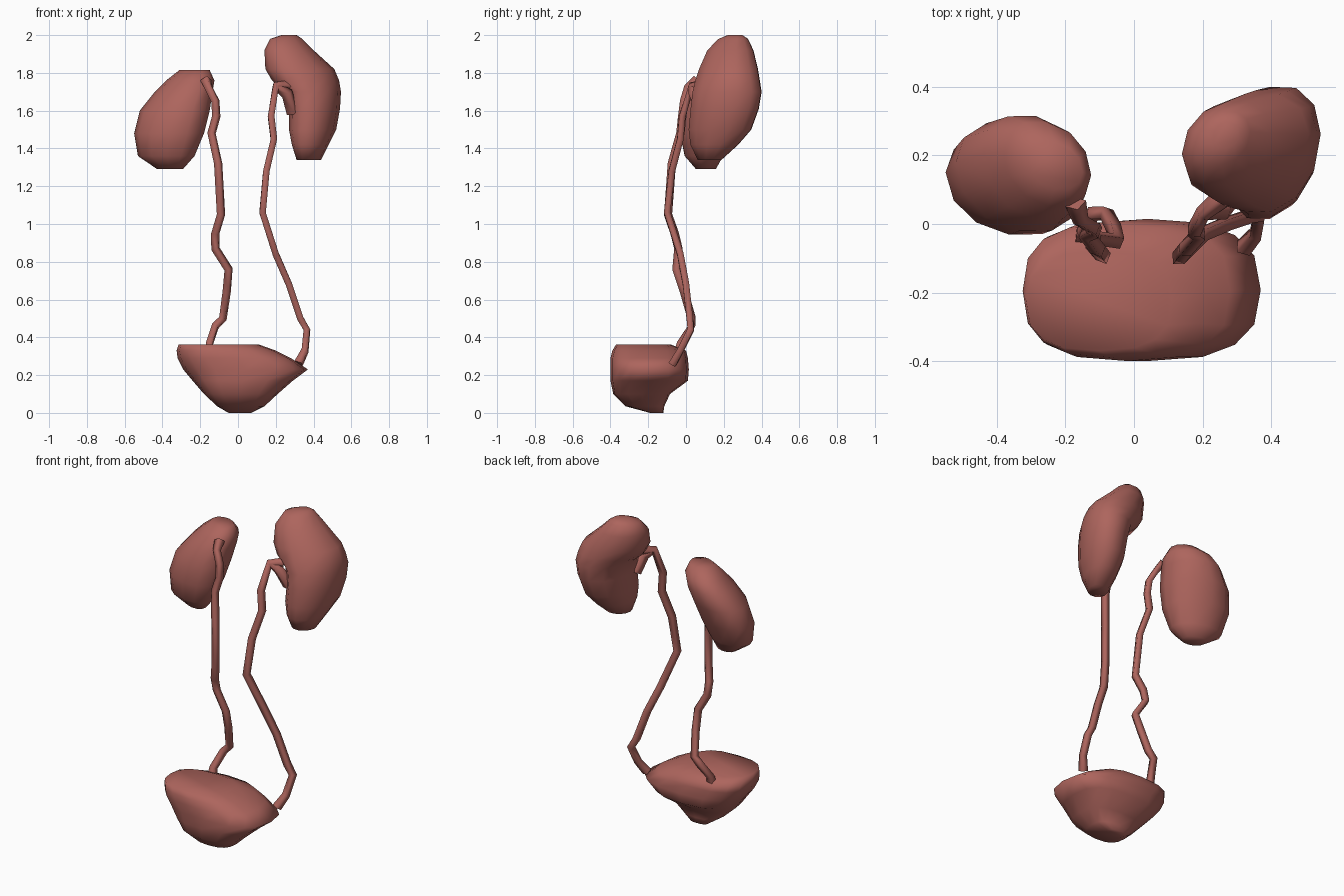
import bpy, bmesh
from math import cos, tau, radians, copysign

mat = bpy.data.materials.new("tissue")
mat.diffuse_color = (0.42, 0.13, 0.11, 1)


def spow(v, p):
    return copysign(abs(v) ** p, v)


def organ(name, rings, slant=90, p=1.0, n=12):
    """Loft of oval rings given as (z, x0, x1, y0, y1); slant turns the oval's long axis."""
    bm = bmesh.new()
    loops = []
    for z, x0, x1, y0, y1 in rings:
        loop = []
        for i in range(n):
            a = tau * i / n
            x = (x0 + x1) / 2 + (x1 - x0) / 2 * spow(cos(a), p)
            y = (y0 + y1) / 2 + (y1 - y0) / 2 * spow(cos(a - radians(slant)), p)
            loop.append(bm.verts.new((x, y, z)))
        loops.append(loop)
    for lo, hi in zip(loops, loops[1:]):
        for i in range(n):
            j = (i + 1) % n
            bm.faces.new((lo[i], lo[j], hi[j], hi[i]))
    bm.faces.new(loops[0][::-1])
    bm.faces.new(loops[-1])
    bmesh.ops.recalc_face_normals(bm, faces=bm.faces)
    me = bpy.data.meshes.new(name)
    bm.to_mesh(me)
    bm.free()
    me.shade_smooth()
    me.materials.append(mat)
    ob = bpy.data.objects.new(name, me)
    bpy.context.collection.objects.link(ob)


def tube(name, pts, r=0.024):
    """Four-sided tube; points are (x, y, z) or (x, y, z, radius factor)."""
    cu = bpy.data.curves.new(name, 'CURVE')
    cu.dimensions = '3D'
    cu.bevel_depth = r
    cu.bevel_resolution = 0
    cu.use_fill_caps = True
    sp = cu.splines.new('POLY')
    sp.points.add(len(pts) - 1)
    for pt, q in zip(sp.points, pts):
        pt.co = (*q[:3], 1)
        pt.radius = q[3] if len(q) > 3 else 1
    cu.materials.append(mat)
    ob = bpy.data.objects.new(name, cu)
    bpy.context.collection.objects.link(ob)
    bpy.ops.object.select_all(action='DESELECT')
    ob.select_set(True)
    bpy.context.view_layer.objects.active = ob
    bpy.ops.object.convert(target='MESH')
    bpy.context.object.data.shade_smooth()


# Kidney on the -x side, hilum facing inward and forward
organ("kidney_low", [
    (1.292, -0.43, -0.29, 0.05, 0.16),
    (1.36, -0.53, -0.23, -0.01, 0.20),
    (1.48, -0.55, -0.18, -0.035, 0.26),
    (1.60, -0.52, -0.15, -0.025, 0.30),
    (1.70, -0.44, -0.135, 0.01, 0.32),
    (1.76, -0.38, -0.125, 0.05, 0.30),
    (1.815, -0.31, -0.15, 0.10, 0.24)], slant=104, p=0.95)

# Kidney on the +x side, with the waist of the hilum
organ("kidney_high", [
    (1.34, 0.31, 0.44, 0.06, 0.19),
    (1.42, 0.285, 0.48, 0.02, 0.28),
    (1.50, 0.27, 0.52, 0.01, 0.35),
    (1.61, 0.27, 0.54, 0.02, 0.39),
    (1.70, 0.25, 0.545, 0.03, 0.405),
    (1.76, 0.18, 0.535, 0.045, 0.395),
    (1.82, 0.145, 0.51, 0.065, 0.385),
    (1.92, 0.14, 0.40, 0.11, 0.36),
    (1.98, 0.17, 0.34, 0.17, 0.33),
    (2.00, 0.23, 0.31, 0.22, 0.30)], slant=77, p=0.95)

# Bladder
organ("bladder", [
    (0.00, -0.05, 0.07, -0.19, -0.12),
    (0.035, -0.11, 0.14, -0.32, -0.115),
    (0.10, -0.18, 0.21, -0.385, -0.085),
    (0.17, -0.24, 0.29, -0.40, 0.01),
    (0.23, -0.29, 0.37, -0.40, 0.015),
    (0.29, -0.32, 0.28, -0.40, 0.01),
    (0.33, -0.325, 0.20, -0.39, 0.0),
    (0.362, -0.315, 0.11, -0.37, -0.08)], p=0.75, n=16)

# Ureters
tube("ureter_low", [
    (-0.17, 0.06, 1.76, 1.3), (-0.155, 0.01, 1.72), (-0.12, -0.01, 1.65),
    (-0.115, -0.02, 1.57), (-0.14, -0.03, 1.48), (-0.105, -0.075, 1.32),
    (-0.09, -0.095, 1.05), (-0.12, -0.06, 0.95), (-0.12, -0.04, 0.87),
    (-0.05, -0.05, 0.76), (-0.06, -0.01, 0.64),
    (-0.08, 0.03, 0.50), (-0.12, 0.03, 0.46), (-0.15, -0.03, 0.37),
    (-0.15, -0.05, 0.28, 1.4)])
tube("ureter_high", [
    (0.26, 0.08, 1.73, 1.3), (0.20, 0.03, 1.73), (0.175, -0.02, 1.57),
    (0.19, -0.03, 1.45), (0.15, -0.075, 1.28), (0.13, -0.10, 1.06),
    (0.20, -0.03, 0.84), (0.27, 0.0, 0.68), (0.33, 0.02, 0.50),
    (0.365, 0.025, 0.44), (0.355, -0.03, 0.33), (0.32, -0.07, 0.26, 1.2)])

# Funnel from the ureter into the waisted kidney
tube("renal_funnel", [
    (0.20, 0.03, 1.73, 0.8), (0.26, 0.045, 1.69, 1.4), (0.29, 0.09, 1.59, 1.5)])
